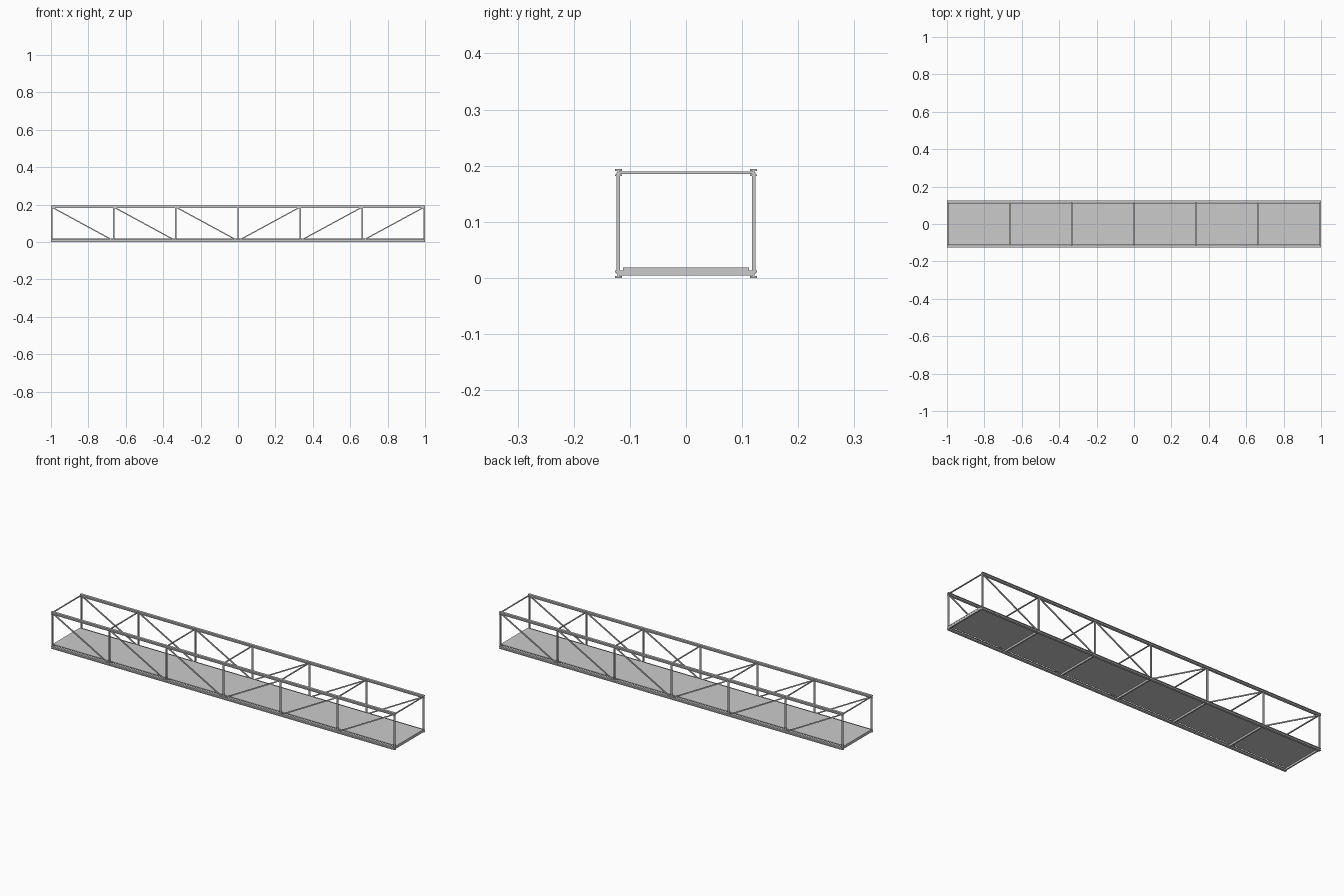
import bpy, bmesh
from mathutils import Vector, Matrix

if "Cube" in bpy.data.objects:
    bpy.data.objects.remove(bpy.data.objects["Cube"])

Y = 0.1205           # truss plane offset
Z0, Z1 = 0.0065, 0.1875   # chord centre heights
N = 6
nodes = [-0.996 + 2 * 0.996 * i / N for i in range(N + 1)]


def finish(bm, name):
    bmesh.ops.recalc_face_normals(bm, faces=bm.faces)
    me = bpy.data.meshes.new(name)
    bm.to_mesh(me)
    bm.free()
    ob = bpy.data.objects.new(name, me)
    bpy.context.collection.objects.link(ob)
    return ob


def box(name, centre, size):
    bm = bmesh.new()
    bmesh.ops.create_cube(bm, size=1, matrix=Matrix.Translation(centre) @ Matrix.Diagonal((*size, 1)))
    return finish(bm, name)


def strut(name, a, b, w, d):
    # rectangular bar in the xz plane between two points; d is its y thickness
    a, b = Vector(a), Vector(b)
    v = b - a
    rot = v.to_track_quat('X', 'Y').to_matrix().to_4x4()
    xa = v.normalized()
    ya = Vector((0, 1, 0))
    za = xa.cross(ya)
    rot = Matrix((xa, ya, za)).transposed().to_4x4()
    bm = bmesh.new()
    bmesh.ops.create_cube(bm, size=1, matrix=Matrix.Translation((a + b) / 2) @ rot
                          @ Matrix.Diagonal((v.length, d, w, 1)))
    return finish(bm, name)


def i_beam(name, y, z, h=0.0063, t=0.003, web=0.002):
    # I-shaped section extruded along x
    half = [(h, -h), (h, -h + t), (web, -h + t), (web, h - t), (h, h - t), (h, h)]
    prof = half + [(-p, q) for p, q in reversed(half)]
    bm = bmesh.new()
    f = bm.faces.new([bm.verts.new((-1, y + p, z + q)) for p, q in prof])
    ext = bmesh.ops.extrude_face_region(bm, geom=[f], use_keep_orig=True)
    bmesh.ops.translate(bm, vec=(2, 0, 0),
                        verts=[e for e in ext['geom'] if isinstance(e, bmesh.types.BMVert)])
    return finish(bm, name)


# side trusses
for side, s in (("front", -1), ("back", 1)):
    y = s * Y
    i_beam(side + "_bottom_chord", y, Z0)
    i_beam(side + "_top_chord", y, Z1)
    for i, x in enumerate(nodes):
        box(f"{side}_post_{i}", (x, y, (Z0 + Z1) / 2), (0.0075, 0.006, Z1 - Z0))
    # diagonals fall toward midspan
    for i in range(N):
        top, bot = (nodes[i], nodes[i + 1]) if i < N // 2 else (nodes[i + 1], nodes[i])
        k = 0.01 if bot > top else -0.01
        strut(f"{side}_diagonal_{i}", (top + k * 0.5, y, Z1 - 0.004),
              (bot - k, y, Z0 + 0.005), 0.006, 0.005)

# cross members at every panel point
for i, x in enumerate(nodes):
    box(f"floor_beam_{i}", (x, 0, 0.0085), (0.0075, 2 * Y - 0.004, 0.009))
    box(f"top_strut_{i}", (x, 0, Z1), (0.006, 2 * Y - 0.004, 0.004))

# deck
box("deck", (0, 0, 0.0158), (2, 0.225, 0.005))
